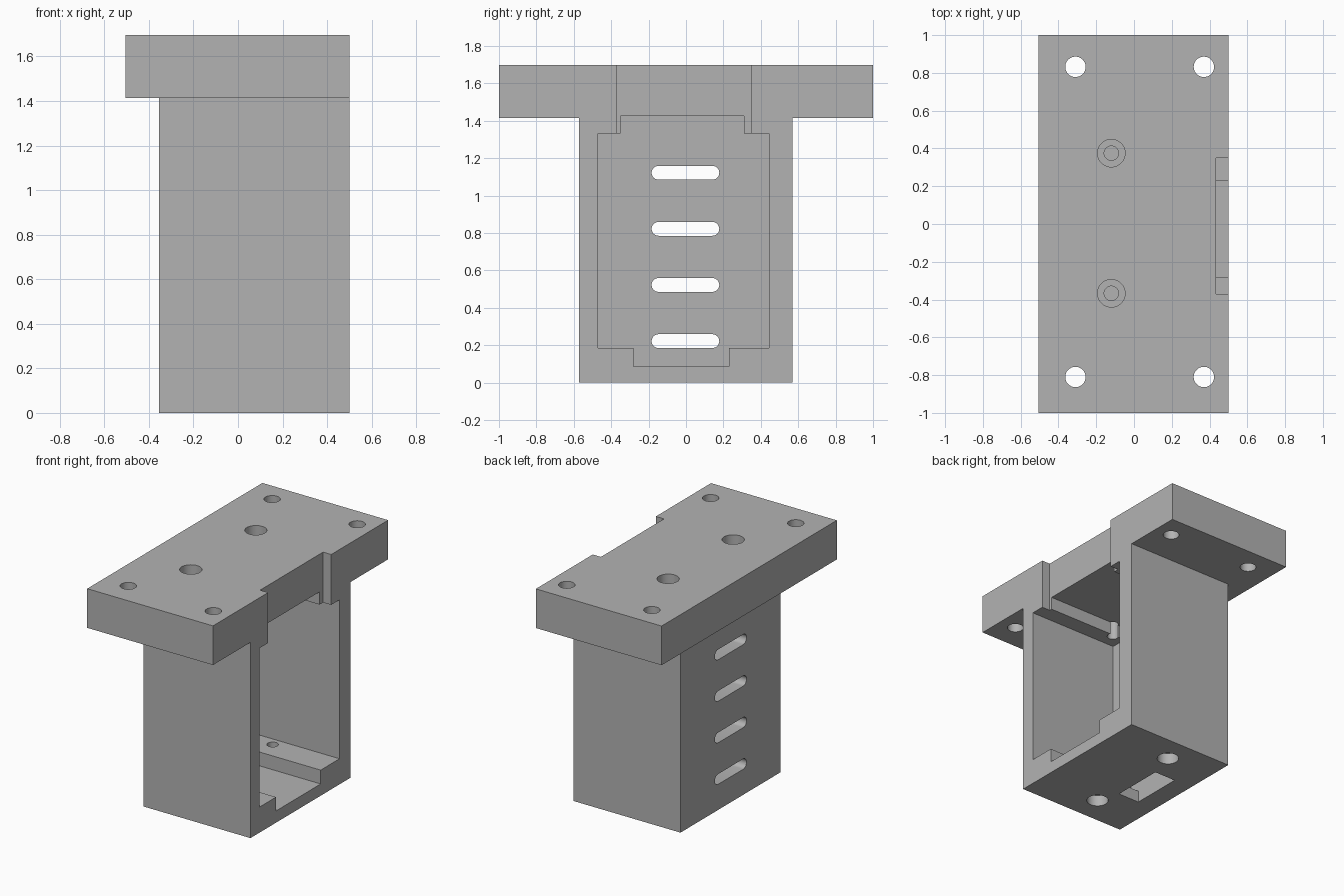
import bpy, bmesh, math

cube = bpy.data.objects.get("Cube")
if cube:
    bpy.data.objects.remove(cube, do_unlink=True)

grey = bpy.data.materials.new("plain grey")
grey.use_nodes = True
grey.diffuse_color = (0.45, 0.45, 0.45, 1)
grey.node_tree.nodes["Principled BSDF"].inputs["Base Color"].default_value = (0.45, 0.45, 0.45, 1)


def prism(name, points, axis, low, high):
    """Extrude a 2D outline along x (points are y, z) or z (points are x, y)."""
    bm = bmesh.new()
    place = (lambda a, b: (low, a, b)) if axis == "x" else (lambda a, b: (a, b, low))
    face = bm.faces.new([bm.verts.new(place(a, b)) for a, b in points])
    grown = bmesh.ops.extrude_face_region(bm, geom=[face])["geom"]
    move = (high - low, 0, 0) if axis == "x" else (0, 0, high - low)
    bmesh.ops.translate(bm, vec=move, verts=[g for g in grown if isinstance(g, bmesh.types.BMVert)])
    bmesh.ops.recalc_face_normals(bm, faces=bm.faces[:])
    mesh = bpy.data.meshes.new(name)
    bm.to_mesh(mesh)
    bm.free()
    mesh.materials.append(grey)
    obj = bpy.data.objects.new(name, mesh)
    bpy.context.collection.objects.link(obj)
    return obj


def rect(a0, a1, b0, b1):
    return [(a0, b0), (a1, b0), (a1, b1), (a0, b1)]


def circle(a, b, r, n=40):
    return [(a + r * math.cos(2 * math.pi * i / n), b + r * math.sin(2 * math.pi * i / n)) for i in range(n)]


def slot(a0, a1, b, r, n=12):
    """Outline of a bar with round ends."""
    right = [(a1 - r + r * math.cos(t), b + r * math.sin(t))
             for t in [math.pi * (i / n - 0.5) for i in range(n + 1)]]
    return right + [(a0 + a1 - p, 2 * b - q) for p, q in right]


def combine(target, tool, operation="DIFFERENCE"):
    tool.hide_render = True
    mod = target.modifiers.new("combine", "BOOLEAN")
    mod.operation = operation
    mod.solver = "EXACT"
    mod.object = tool
    bpy.context.view_layer.objects.active = target
    bpy.ops.object.modifier_apply(modifier=mod.name)
    bpy.data.objects.remove(tool, do_unlink=True)


# Box body with the wide mounting plate on top
bracket = prism("mounting_bracket", rect(-0.355, 0.5, -0.572, 0.57), "z", 0, 1.414)
combine(bracket, prism("top_plate", rect(-0.505, 0.5, -1, 1), "z", 1.414, 1.697), "UNION")

# Stepped cavity, open on the left side
cavity = [(-0.47, 0.185), (-0.28, 0.185), (-0.28, 0.085), (0.23, 0.085), (0.23, 0.185), (0.445, 0.185),
          (0.445, 1.333), (0.31, 1.333), (0.31, 1.425), (-0.35, 1.425), (-0.35, 1.333), (-0.47, 1.333)]
combine(bracket, prism("cavity", cavity, "x", -0.21, 0.6))

# Notch down the open edge of the plate
combine(bracket, prism("edge_notch", rect(0.435, 0.6, -0.37, 0.35), "z", 1.333, 1.8))

# Rounded vent slots in the closed wall
for i in range(4):
    combine(bracket, prism("vent_slot", slot(-0.184, 0.178, 0.222 + 0.3 * i, 0.037), "x", -0.5, -0.15))

# Corner bolt holes in the plate
for x in (-0.31, 0.37):
    for y in (-0.81, 0.832):
        combine(bracket, prism("bolt_hole", circle(x, y, 0.054), "z", 1.3, 1.8))

# Counterbored screw holes through roof and floor
for y in (-0.367, 0.375):
    combine(bracket, prism("roof_screw_hole", circle(-0.12, y, 0.038), "z", 1.25, 1.8))
    combine(bracket, prism("roof_counterbore", circle(-0.12, y, 0.073), "z", 1.55, 1.8))
    combine(bracket, prism("floor_screw_hole", circle(0.015, y, 0.038), "z", -0.1, 0.25))
    combine(bracket, prism("floor_counterbore", circle(0.015, y, 0.073), "z", -0.1, 0.08))

# Rectangular opening in the floor beside the closed wall
combine(bracket, prism("floor_opening", rect(-0.21, -0.04, -0.205, 0.178), "z", -0.1, 0.15))

# Smooth the round holes and keep the edges crisp
bpy.ops.object.select_all(action="DESELECT")
bracket.select_set(True)
bpy.context.view_layer.objects.active = bracket
bpy.ops.object.shade_smooth_by_angle(angle=math.radians(30))
